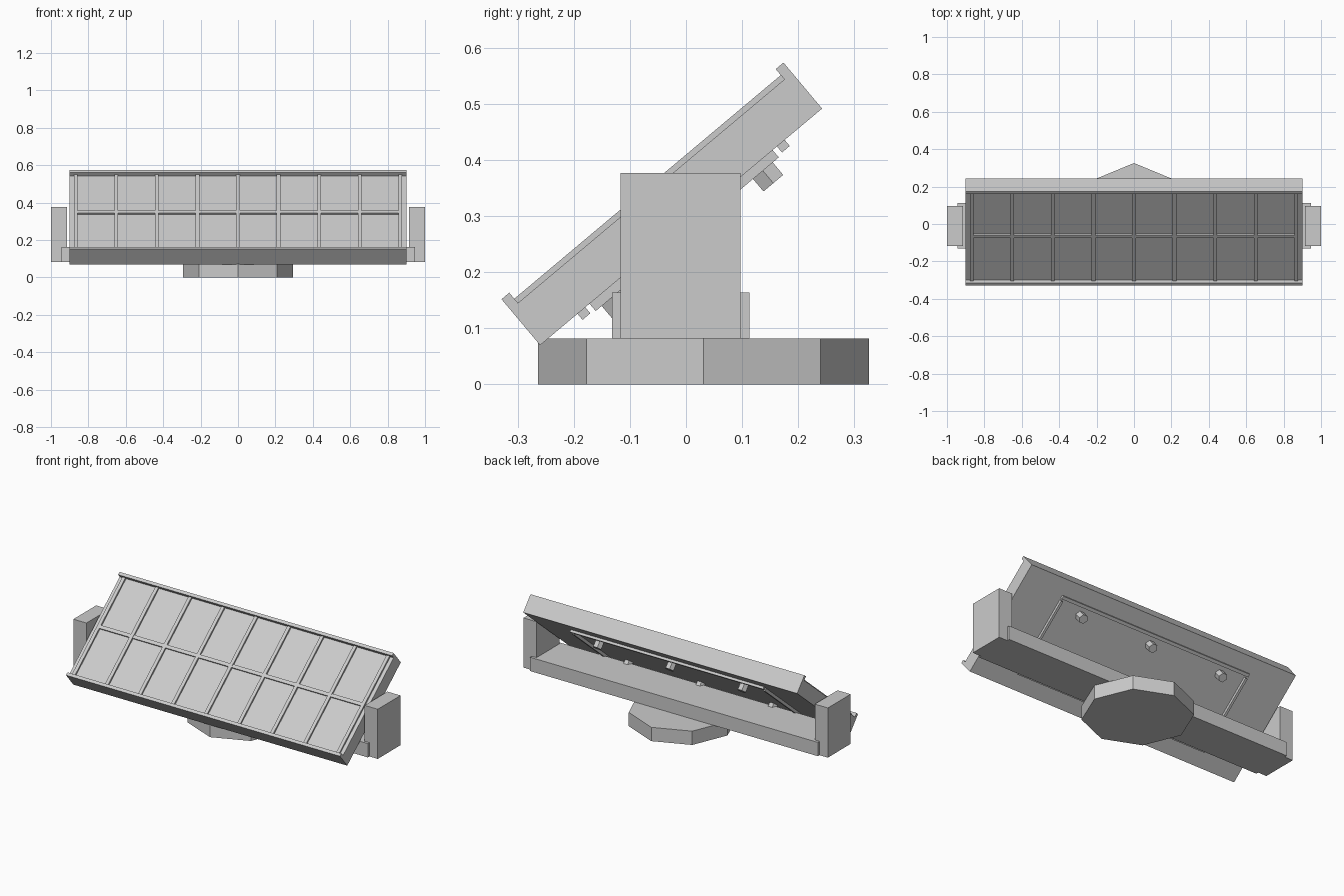
import bpy
import bmesh
from math import radians
from mathutils import Matrix

cube = bpy.data.objects.get("Cube")
if cube:
    bpy.data.objects.remove(cube, do_unlink=True)

gray = bpy.data.materials.new("light_gray")
gray.use_nodes = True
gray.diffuse_color = (0.6, 0.6, 0.6, 1)
gray.node_tree.nodes["Principled BSDF"].inputs["Base Color"].default_value = (0.6, 0.6, 0.6, 1)

# Panel frame: local y runs up the slope, local z is the panel normal
TILT = Matrix.Translation((0, -0.26, 0.07)) @ Matrix.Rotation(radians(40), 4, "X")
FLAT = Matrix.Identity(4)
LENGTH, MID = 0.656, 0.328


def finish(name, bm, frame):
    bm.transform(frame)
    mesh = bpy.data.meshes.new(name)
    bm.to_mesh(mesh)
    bm.free()
    mesh.materials.append(gray)
    obj = bpy.data.objects.new(name, mesh)
    bpy.context.collection.objects.link(obj)
    return obj


def box(name, xs, ys, zs, frame=FLAT):
    bm = bmesh.new()
    size = [b - a for a, b in (xs, ys, zs)]
    center = [(a + b) / 2 for a, b in (xs, ys, zs)]
    bmesh.ops.create_cube(bm, size=1)
    bm.transform(Matrix.Translation(center) @ Matrix.Diagonal((*size, 1)))
    return finish(name, bm, frame)


def prism(name, sides, radius, center, depth, frame=FLAT):
    bm = bmesh.new()
    bmesh.ops.create_cone(bm, cap_ends=True, segments=sides, radius1=radius,
                          radius2=radius, depth=depth)
    # Put the first corner on the x axis
    corner = max(bm.verts, key=lambda v: v.co.x).co
    turn = Matrix.Rotation(-corner.to_2d().angle_signed((1, 0)), 4, "Z") if abs(corner.y) > 1e-4 else FLAT
    bm.transform(Matrix.Translation(center) @ turn)
    return finish(name, bm, frame)


# Octagonal foot, cross beam and side pillars
prism("octagonal_base", 8, 0.295, (0, 0.031, 0.041), 0.082)
box("cross_beam", (-0.945, 0.945), (-0.132, 0.113), (0.082, 0.164))
for side, x in (("left", 0.957), ("right", -0.957)):
    box(side + "_pillar", (x - 0.043, x + 0.043), (-0.117, 0.097), (0.082, 0.377))

# Tilted panel with raised end lips
box("panel_body", (-0.9, 0.9), (0, LENGTH), (0, 0.083), TILT)
for name, start in (("lower_lip", 0), ("upper_lip", LENGTH - 0.018)):
    box(name, (-0.9, 0.9), (start, start + 0.018), (0.083, 0.107), TILT)

# Grid of bars over the panel face
for i in range(9):
    x = (i - 4) * 0.217
    box("grid_upright", (x - 0.01, x + 0.01), (0.018, LENGTH - 0.018), (0.083, 0.093), TILT)
box("grid_crossbar", (-0.868, 0.868), (MID - 0.01, MID + 0.01), (0.083, 0.0925), TILT)

# Rails and hexagonal bolts on the underside, mirrored about the panel middle
for s in (-1, 1):
    edge = MID + s * 0.232
    box("back_rail", (-0.635, 0.635), (edge - 0.009, edge + 0.009), (-0.014, 0), TILT)
    x = s * 0.628
    box("back_side_rail", (x - 0.007, x + 0.007), (MID - 0.213, MID + 0.213), (-0.017, 0), TILT)
    for x in (-0.475, 0, 0.475):
        prism("hex_bolt", 6, 0.0265, (x, MID + s * 0.176, -0.023), 0.046, TILT)
